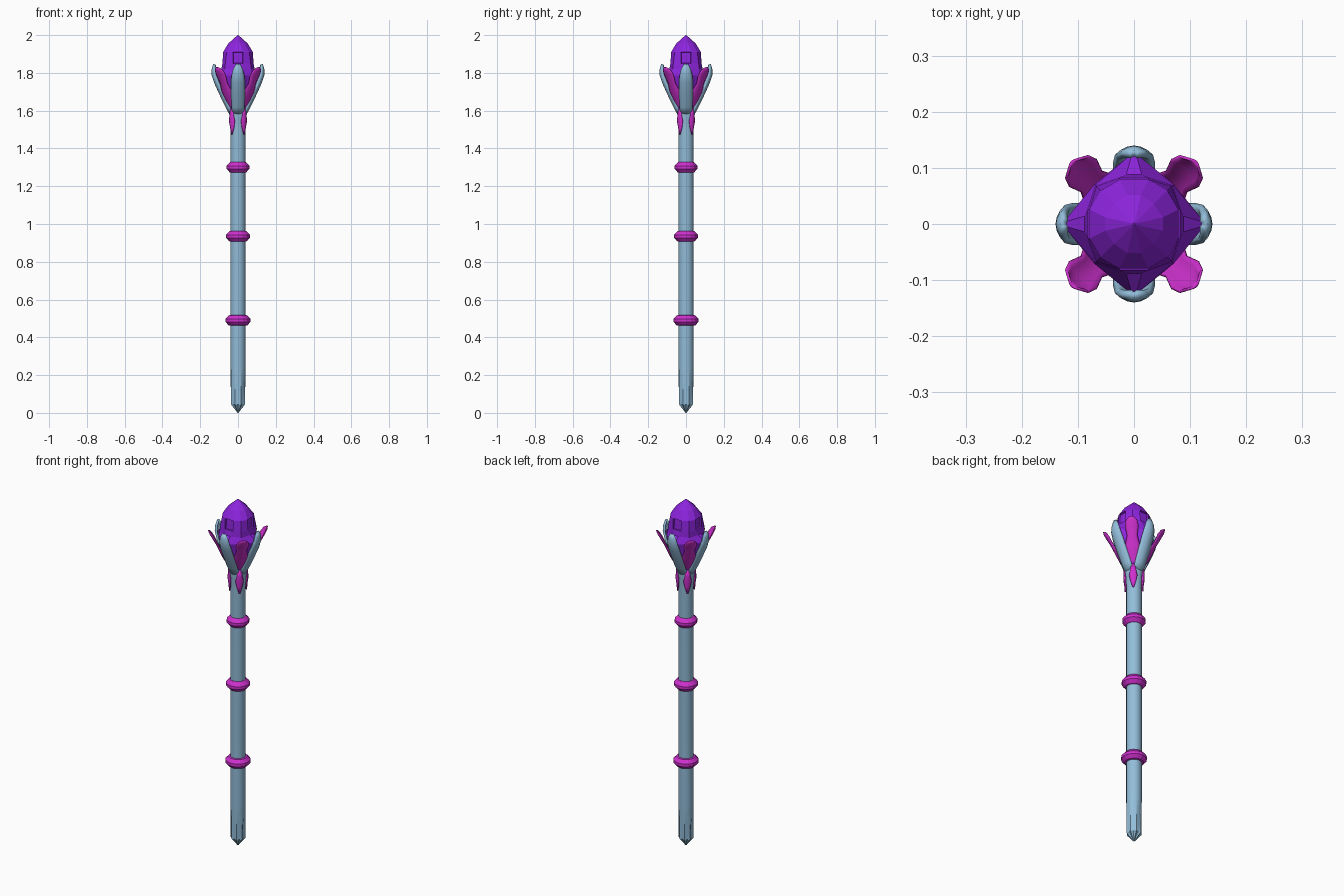
import bpy, bmesh, math
from mathutils import Matrix

cube = bpy.data.objects.get("Cube")
if cube:
    bpy.data.objects.remove(cube)


def material(name, rgb):
    m = bpy.data.materials.new(name)
    m.use_nodes = True
    m.diffuse_color = (*rgb, 1)
    m.node_tree.nodes["Principled BSDF"].inputs["Base Color"].default_value = (*rgb, 1)
    return m


BLUE = material("steel blue", (0.29, 0.51, 0.70))
MAGENTA = material("magenta", (0.62, 0.03, 0.62))
PURPLE = material("crystal purple", (0.27, 0.018, 0.73))


def finish(bm, name, mat, smooth=None):
    bmesh.ops.recalc_face_normals(bm, faces=bm.faces)
    mesh = bpy.data.meshes.new(name)
    bm.to_mesh(mesh)
    bm.free()
    mesh.materials.append(mat)
    ob = bpy.data.objects.new(name, mesh)
    bpy.context.collection.objects.link(ob)
    if smooth:
        bpy.ops.object.select_all(action='DESELECT')
        ob.select_set(True)
        bpy.context.view_layer.objects.active = ob
        bpy.ops.object.shade_smooth_by_angle(angle=math.radians(smooth))
    return ob


def loft(rings, closed=True):
    """Skin a list of equally long point rings and cap the closed ends."""
    bm = bmesh.new()
    rows = [[bm.verts.new(p) for p in ring] for ring in rings]
    n = len(rows[0])
    for a, b in zip(rows, rows[1:]):
        for i in range(n if closed else n - 1):
            j = (i + 1) % n
            bm.faces.new((a[i], a[j], b[j], b[i]))
    if closed:
        bm.faces.new(rows[0])
        bm.faces.new(rows[-1])
    return bm


def circle(z, r, n=16, groove=None):
    pts = []
    for i in range(n):
        a = 2 * math.pi * i / n
        rr = groove if groove and i % 2 == 0 else r
        pts.append((rr * math.cos(a), rr * math.sin(a), z))
    return pts


# Shaft with a fluted, pointed foot and a flared neck
shaft = [circle(0, 0.002), circle(0.045, 0.04, groove=0.029), circle(0.24, 0.04)]
shaft += [circle(z, r) for z, r in ((1.5, 0.04), (1.56, 0.044), (1.61, 0.05), (1.65, 0.04))]
finish(loft(shaft), "shaft", BLUE, 25)

# Faceted bands around the shaft
for name, z, r in (("lower_band", 0.49, 0.066), ("middle_band", 0.935, 0.063),
                   ("upper_band", 1.30, 0.06)):
    profile = ((-0.028, 0.039), (-0.026, r - 0.016), (-0.008, r), (0.008, r),
               (0.026, r - 0.016), (0.028, 0.039))
    finish(loft([circle(z + dz, pr) for dz, pr in profile]), name, MAGENTA)


# Crystal: each ring has a narrow flat on the axes and a point on the diagonals
def gem_ring(z, flat, half, diag):
    pts = []
    for k in range(4):
        turn = Matrix.Rotation(k * math.pi / 2, 3, 'Z')
        d = diag * math.sqrt(0.5)
        pts += [turn @ p for p in map(lambda q: Matrix.Translation(q).translation,
                ((flat, -half, z), (flat, half, z), (d, d, z)))]
    return pts


gem = loft([gem_ring(*row) for row in (
    (1.58, 0.035, 0.01, 0.035), (1.69, 0.09, 0.012, 0.085), (1.785, 0.126, 0.003, 0.1),
    (1.82, 0.088, 0.014, 0.098), (1.85, 0.082, 0.026, 0.095), (1.91, 0.079, 0.026, 0.084),
    (1.955, 0.052, 0.012, 0.05), (2.0, 0.002, 0.001, 0.002))])
gem.normal_update()
panels = [f for f in gem.faces if len(f.verts) == 4
          and 1.87 < f.calc_center_median().z < 1.89
          and min(abs(f.calc_center_median().x), abs(f.calc_center_median().y)) < 0.001]
bmesh.ops.recalc_face_normals(gem, faces=gem.faces)
bmesh.ops.inset_individual(gem, faces=panels, thickness=0.003, depth=-0.008)
finish(gem, "crystal", PURPLE)


# Curved leaf: rows are (height, distance from axis, half width)
def leaf(name, rows, cup, angle, mat, thickness):
    turn = Matrix.Rotation(angle, 4, 'Z')
    steps = [i / 3 - 1 for i in range(7)]
    bm = loft([[(r - cup * w * t * t, w * t, z) for t in steps]
               for z, r, w in rows], closed=False)
    bm.transform(turn)
    ob = finish(bm, name, mat, 35)
    mod = ob.modifiers.new("thickness", 'SOLIDIFY')
    mod.thickness = thickness
    mod.offset = 0


CLAW = ((1.575, 0.036, 0.026), (1.62, 0.06, 0.031), (1.69, 0.094, 0.033), (1.75, 0.121, 0.034),
        (1.79, 0.134, 0.03), (1.82, 0.133, 0.022), (1.845, 0.126, 0.008))
PETAL = ((1.585, 0.034, 0.01), (1.62, 0.05, 0.018), (1.66, 0.075, 0.031), (1.70, 0.094, 0.038),
         (1.745, 0.114, 0.026), (1.79, 0.138, 0.034), (1.815, 0.152, 0.028),
         (1.83, 0.156, 0.008))
TAIL = ((1.475, 0.044, 0.002), (1.51, 0.046, 0.012), (1.545, 0.051, 0.02),
        (1.575, 0.05, 0.013), (1.61, 0.048, 0.009))
for k, side in enumerate(("left", "back", "right", "front")):
    a = k * math.pi / 2
    leaf(side + "_claw", CLAW, 0.5, a, BLUE, 0.012)
    leaf(side + "_petal", PETAL, 0.33, a + math.pi / 4, MAGENTA, 0.005)
    leaf(side + "_tail", TAIL, 0.4, a + math.pi / 4, MAGENTA, 0.008)
